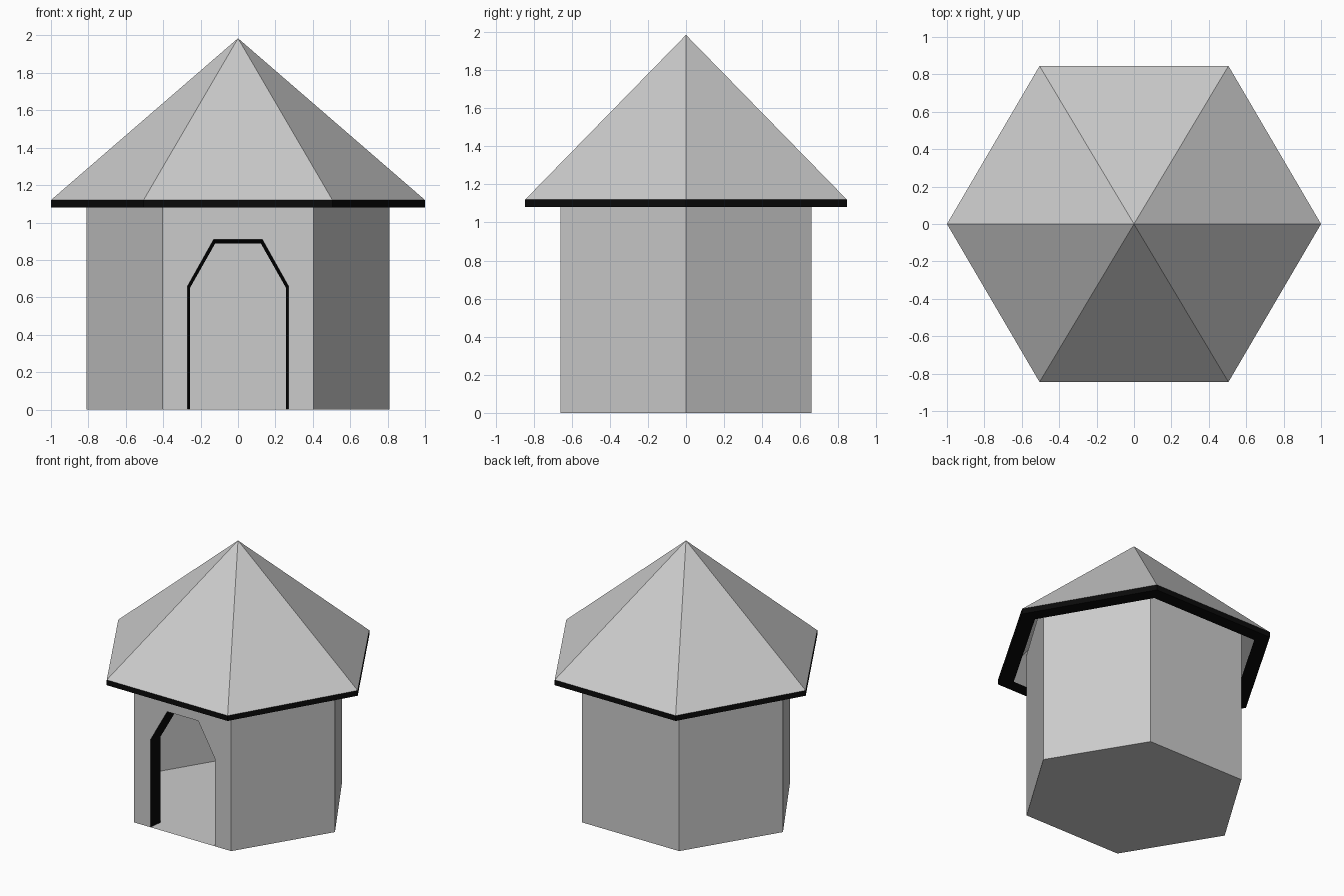
import bpy

if "Cube" in bpy.data.objects:
    bpy.data.objects.remove(bpy.data.objects["Cube"])

WALL = (0.81, 0.405, 0.66)    # side corner x, front/back corner x and y
EAVE = (1.0, 0.505, 0.845)
EAVE_Z, BAND_Z, APEX_Z, WALL_TOP = 1.12, 1.08, 1.985, 1.27

black = bpy.data.materials.new("black_trim")
black.diffuse_color = (0.003, 0.003, 0.003, 1)
black.use_nodes = True
black.node_tree.nodes["Principled BSDF"].inputs["Base Color"].default_value = black.diffuse_color


def hexagon(size, z, s=1.0):
    """Six corners, anticlockwise, the first edge being the front."""
    a, b, c = (v * s for v in size)
    return [(-b, -c, z), (b, -c, z), (a, 0, z), (b, c, z), (-b, c, z), (-a, 0, z)]


def add(name, verts, faces, mat=None):
    mesh = bpy.data.meshes.new(name)
    mesh.from_pydata(verts, [], faces)
    mesh.update()
    ob = bpy.data.objects.new(name, mesh)
    bpy.context.collection.objects.link(ob)
    if mat:
        mesh.materials.append(mat)
    return ob


def strip(loops, closed=True):
    """Quads joining consecutive loops of equal length."""
    n = len(loops[0])
    verts = [p for loop in loops for p in loop]
    faces = []
    for k in range(len(loops) - 1):
        for i in range(n if closed else n - 1):
            j = (i + 1) % n
            faces.append((k * n + i, k * n + j, (k + 1) * n + j, (k + 1) * n + i))
    return verts, faces


def arch(w, z1, t, z2, y):
    """Door outline from the bottom left over the top to the bottom right."""
    return [(-w, y, 0), (-w, y, z1), (-t, y, z2), (t, y, z2), (w, y, z1), (w, y, 0)]


door = arch(0.27, 0.66, 0.13, 0.91, -WALL[2])
door_inner = arch(0.257, 0.65, 0.122, 0.888, -0.555)

# Plain walls on five sides
verts, faces = strip([hexagon(WALL, 0), hexagon(WALL, WALL_TOP)])
add("walls", verts, faces[1:])

# Front wall with the doorway cut from its lower edge
b, c = WALL[1], WALL[2]
front = [(-b, -c, 0)] + door + [(b, -c, 0), (b, -c, WALL_TOP), (-b, -c, WALL_TOP)]
add("front_wall", front, [tuple(range(len(front)))])

# Floor
add("floor", hexagon(WALL, 0), [tuple(reversed(range(6)))])

# Black door reveal, running into the wall
add("door_reveal", *strip([door, door_inner], closed=False), black)

# Hollow roof pyramid
add("roof", hexagon(EAVE, EAVE_Z) + [(0, 0, APEX_Z)],
    [(i, (i + 1) % 6, 6) for i in range(6)])

# Black eaves: upright band and flat underside
add("eaves_trim", *strip([hexagon(EAVE, BAND_Z, 0.885), hexagon(EAVE, BAND_Z),
                          hexagon(EAVE, EAVE_Z)]), black)
